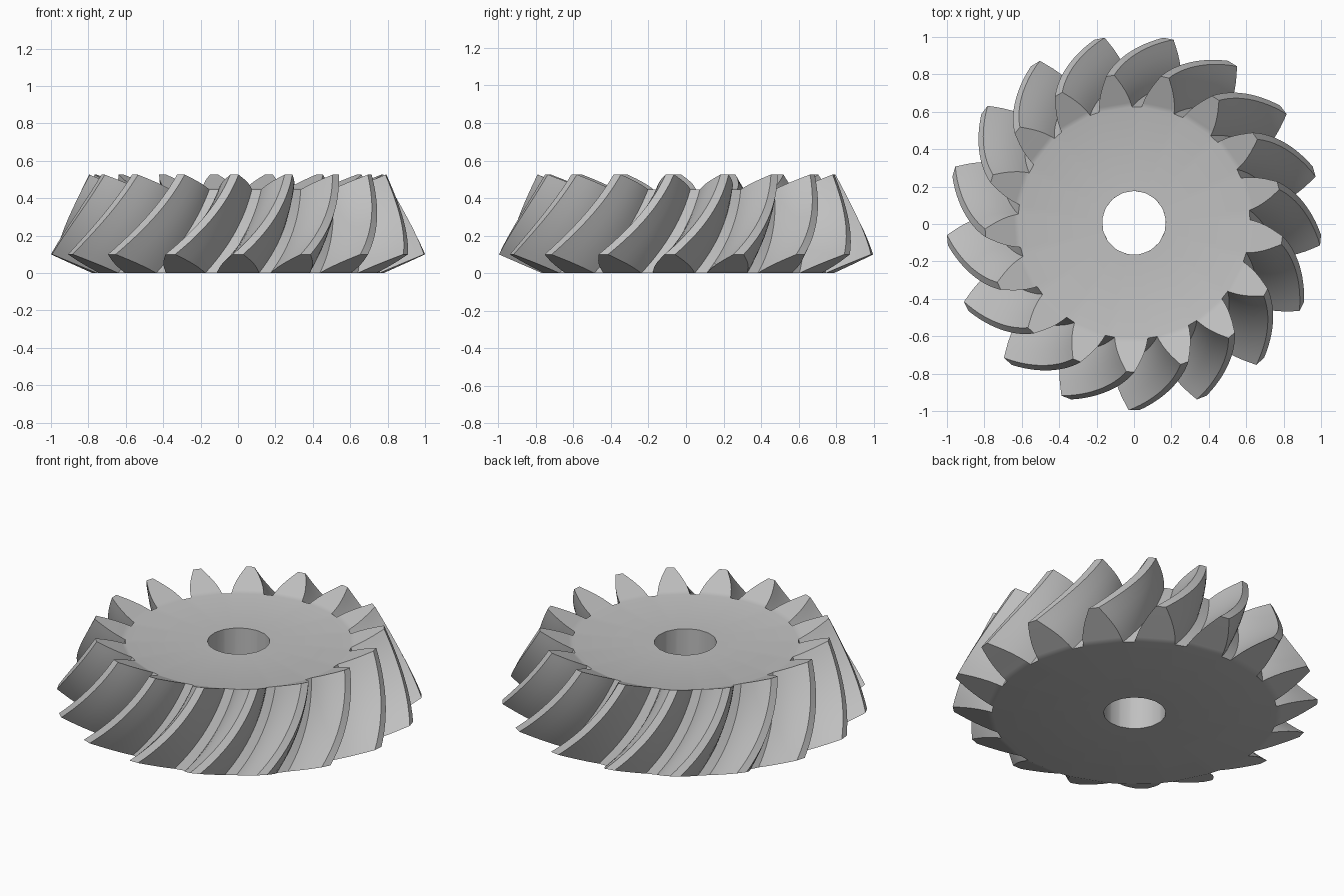
import bpy, bmesh, math

cube = bpy.data.objects.get("Cube")
if cube:
    bpy.data.objects.remove(cube, do_unlink=True)

TEETH = 17
PITCH = 2 * math.pi / TEETH
ROOT = 0.78            # root radius at the wide end
APEX = 2.177           # height of the cone apex
SHRINK = 0.205         # how much the section shrinks towards the top
TWIST = math.radians(19.8)
BACK_SLOPE = 0.45
BORE = 0.17
LEVELS = 14
CENTRE_Y = 0.006

# Half tooth: radius and half angle, from root to tip
flank = [(0.78, 0.144), (0.81, 0.133), (0.85, 0.116), (0.89, 0.095),
         (0.93, 0.072), (0.97, 0.047), (1.002, 0.028)]
N = len(flank)
outline = [(r, -a) for r, a in flank] + [(r, a) for r, a in reversed(flank)]


def place(bm, r, angle, z):
    return bm.verts.new((r * math.cos(angle), r * math.sin(angle) + CENTRE_Y, z))


def section(bm, t):
    """One toothed ring, scaled towards the apex and twisted."""
    s = 1 - SHRINK * t
    turn = TWIST * (t + 0.4 * t * (1 - t)) - math.pi / 2
    ring = []
    for k in range(TEETH):
        for r, a in outline:
            z = APEX + ((r - ROOT) * BACK_SLOPE - APEX) * s
            ring.append(place(bm, r * s, k * PITCH + a + turn, z))
    return ring


def bridge(bm, a, b):
    for i in range(len(a)):
        j = (i + 1) % len(a)
        bm.faces.new((a[i], a[j], b[j], b[i]))


def cap(bm, ring, t):
    """Tooth ends and flat disc; returns the bore ring."""
    roots = []
    for k in range(TEETH):
        tooth = ring[k * 2 * N:(k + 1) * 2 * N]
        for i in range(N - 1):
            bm.faces.new((tooth[i], tooth[i + 1], tooth[-2 - i], tooth[-1 - i]))
        roots += [tooth[0], tooth[-1]]
    bore = []
    for v in roots:
        angle = math.atan2(v.co.y - CENTRE_Y, v.co.x)
        bore.append(place(bm, BORE, angle, v.co.z))
    bridge(bm, roots, bore)
    return bore


# Twisted teeth, end faces and bore
bm = bmesh.new()
rings = [section(bm, i / LEVELS) for i in range(LEVELS + 1)]
for lower, upper in zip(rings, rings[1:]):
    bridge(bm, lower, upper)
bottom = cap(bm, rings[0], 0)
top = cap(bm, rings[-1], 1)

# Bore wall: match the closest points of the two twisted rings
shift = min(range(len(top)), key=lambda i: (top[i].co.xy - bottom[0].co.xy).length)
bridge(bm, bottom, top[shift:] + top[:shift])
bmesh.ops.recalc_face_normals(bm, faces=bm.faces)

mesh = bpy.data.meshes.new("bevel_gear")
bm.to_mesh(mesh)
bm.free()
gear = bpy.data.objects.new("bevel_gear", mesh)
bpy.context.collection.objects.link(gear)

# Plain grey metal
grey = bpy.data.materials.new("light_grey")
grey.use_nodes = True
colour = (0.53, 0.53, 0.53, 1)
grey.diffuse_color = colour
grey.node_tree.nodes["Principled BSDF"].inputs["Base Color"].default_value = colour
mesh.materials.append(grey)

bpy.ops.object.select_all(action='DESELECT')
gear.select_set(True)
bpy.context.view_layer.objects.active = gear
bpy.ops.object.shade_smooth_by_angle(angle=math.radians(30))
